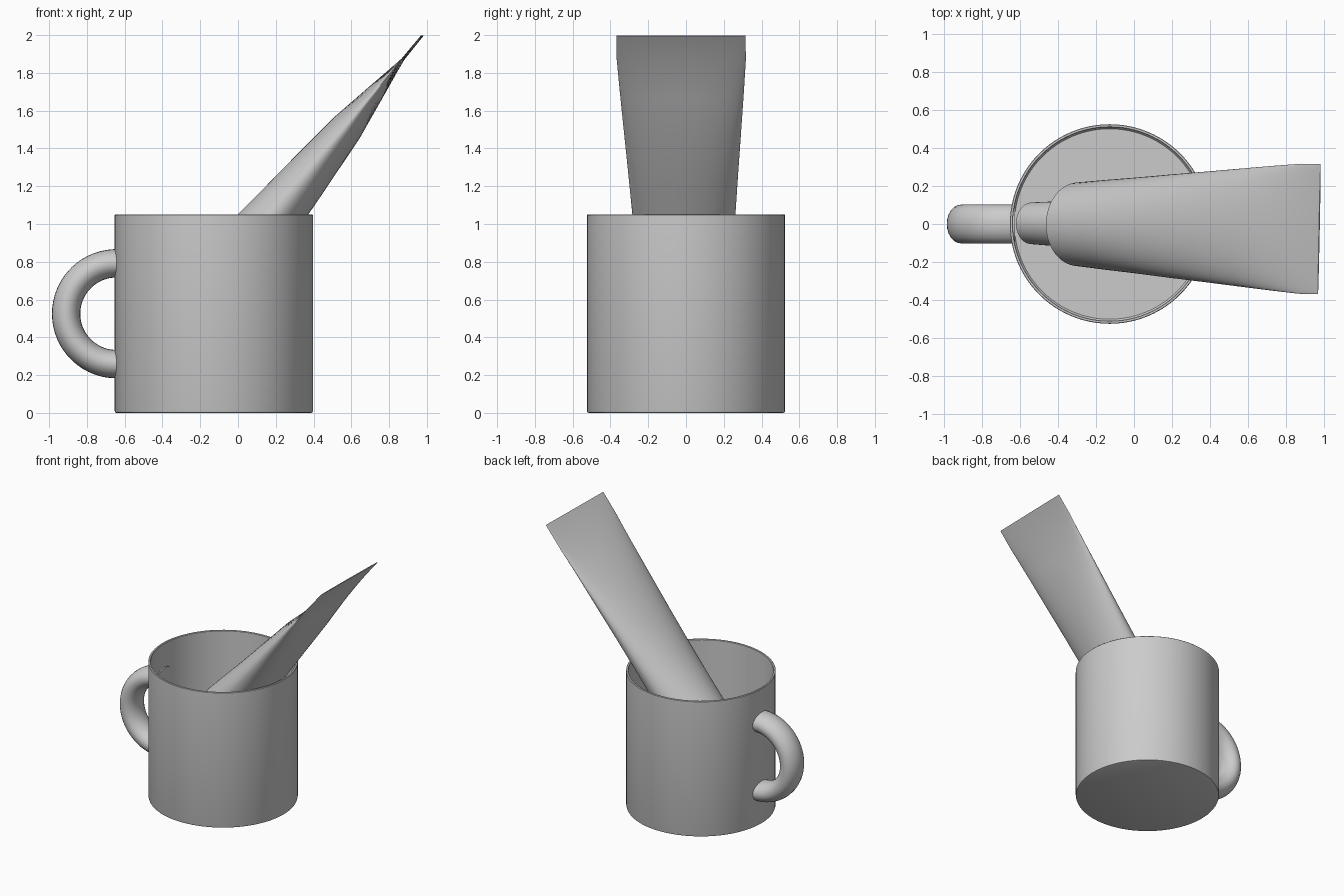
import bpy, bmesh
from math import sin, cos, pi, atan2, radians
from mathutils import Matrix, Vector

if "Cube" in bpy.data.objects:
    bpy.data.objects.remove(bpy.data.objects["Cube"])


def loft(name, rings, closed=False, caps=True, angle=35):
    """Skin a list of equal-sized point rings into a smooth object."""
    bm = bmesh.new()
    loops = [[bm.verts.new(p) for p in r] for r in rings]
    n = len(loops[0])
    pairs = list(zip(loops, loops[1:]))
    if closed:
        pairs.append((loops[-1], loops[0]))
    for a, b in pairs:
        for i in range(n):
            j = (i + 1) % n
            bm.faces.new((a[i], a[j], b[j], b[i]))
    if caps and not closed:
        bm.faces.new(loops[0][::-1])
        bm.faces.new(loops[-1])
    bmesh.ops.recalc_face_normals(bm, faces=bm.faces[:])
    me = bpy.data.meshes.new(name)
    bm.to_mesh(me)
    bm.free()
    ob = bpy.data.objects.new(name, me)
    bpy.context.collection.objects.link(ob)
    bpy.ops.object.select_all(action='DESELECT')
    ob.select_set(True)
    bpy.context.view_layer.objects.active = ob
    bpy.ops.object.shade_smooth_by_angle(angle=radians(angle))
    return ob


def ellipse(z, rx, ry, n=64):
    return [(rx * cos(2 * pi * i / n), ry * sin(2 * pi * i / n), z) for i in range(n)]


# Mug body: outer wall, rim, inner wall and floor
MUG_X, R, H = -0.128, 0.525, 1.05
profile = [(0.515, 0), (0.522, 0.003), (R, 0.012), (R, H - 0.003), (R - 0.003, H),
           (R - 0.013, H), (R - 0.016, H - 0.003), (R - 0.016, 0.04), (R - 0.024, 0.03)]
mug = loft("mug_body", [ellipse(z, r, r, 96) for r, z in profile])
mug.location.x = MUG_X

# Handle: half ring with an oval section, ends tucked into the wall
rings = []
for k in range(33):
    a = radians(87 + 186 * k / 32)
    ring = []
    for i in range(24):
        t = 2 * pi * i / 24
        r = 0.267 + 0.075 * cos(t)
        ring.append((-0.643 + r * cos(a), 0.102 * sin(t), 0.525 + r * sin(a)))
    rings.append(ring)
loft("mug_handle", rings)

# Leaning placement shared by the tube parts (local z runs along the tube)
base, tip = Vector((-0.54, 0.004, 0.146)), Vector((0.975, -0.027, 1.997))
axis = (tip - base).normalized()
length = (tip - base).length
side = Vector((0.02, 1, 0))
side = (side - axis * side.dot(axis)).normalized()
thick = side.cross(axis)
place = Matrix((thick, side, axis)).transposed().to_4x4()
place.translation = base

# Squeeze tube: round shoulder flattening into a wide crimped end
stations = [(0.29, 0.09, 0.09), (0.33, 0.11, 0.11), (0.375, 0.205, 0.205), (0.39, 0.22, 0.22),
            (0.65, 0.197, 0.238), (0.9, 0.172, 0.254), (1.17, 0.143, 0.273), (1.45, 0.118, 0.291),
            (1.76, 0.088, 0.312), (2.0, 0.047, 0.328), (2.23, 0.006, 0.342),
            (length, 0.003, 0.342)]
tube = loft("squeeze_tube", [ellipse(*s) for s in stations])
tube.matrix_world = place

# Screw cap
cap = loft("tube_cap", [ellipse(z, r, r, 48) for z, r in
                        [(0, 0.103), (0.006, 0.11), (0.32, 0.122), (0.335, 0.118)]])
cap.matrix_world = place
